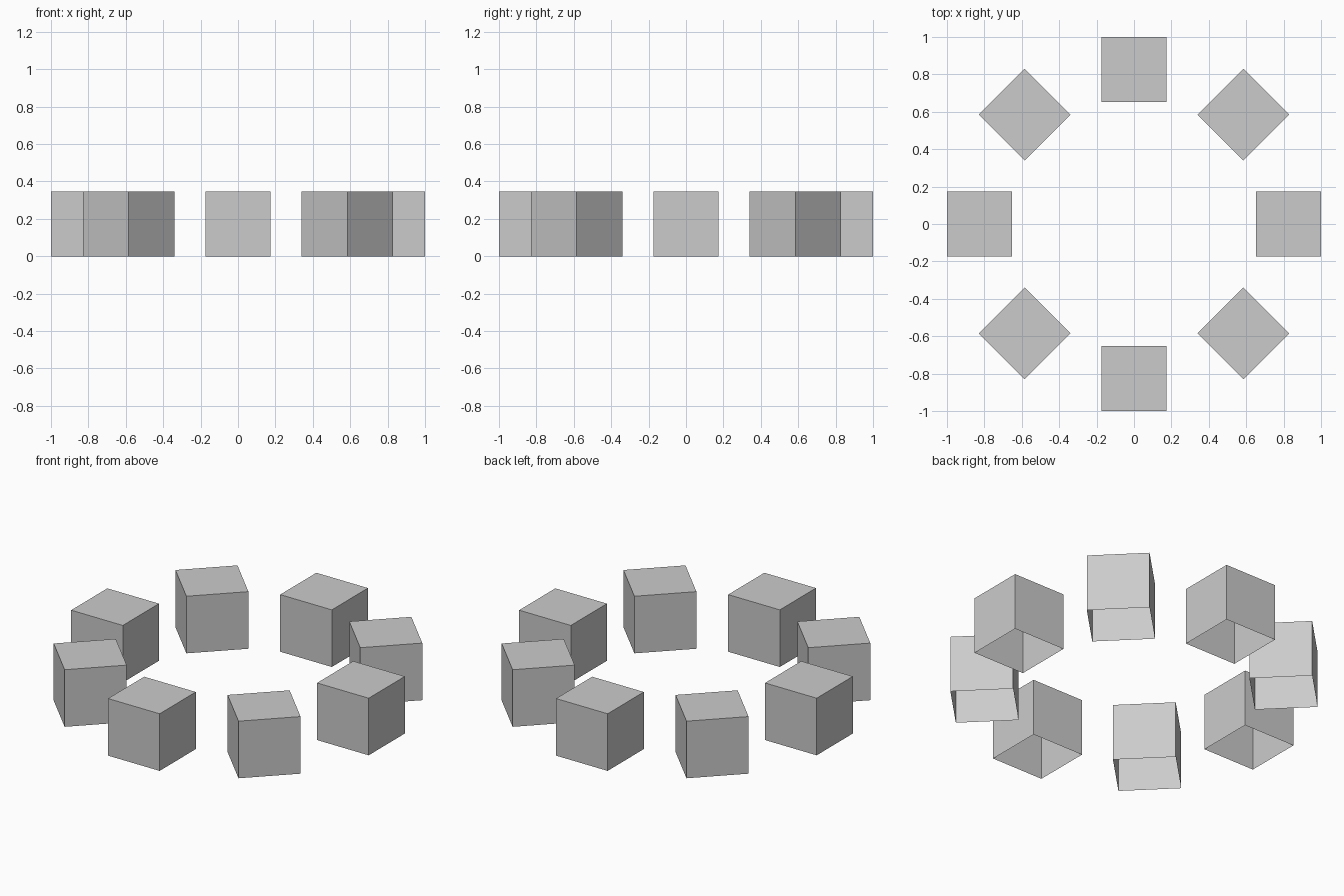
import bpy
import bmesh
from math import cos, sin, tau

if "Cube" in bpy.data.objects:
    bpy.data.objects.remove(bpy.data.objects["Cube"])

COUNT = 8
SIDE = 0.347
RADIUS = 1 - SIDE / 2

# One box, open at the bottom, shared by the whole ring
mesh = bpy.data.meshes.new("open_box")
bm = bmesh.new()
bmesh.ops.create_cube(bm, size=SIDE)
bm.normal_update()
bottom = [f for f in bm.faces if f.normal.z < -0.5]
bmesh.ops.delete(bm, geom=bottom, context='FACES_ONLY')
bm.to_mesh(mesh)
bm.free()

# Ring of boxes, each turned to face the centre
for i in range(COUNT):
    a = i * tau / COUNT
    box = bpy.data.objects.new(f"ring_box_{i + 1}", mesh)
    box.location = (RADIUS * cos(a), RADIUS * sin(a), SIDE / 2)
    box.rotation_euler.z = a
    bpy.context.collection.objects.link(box)
